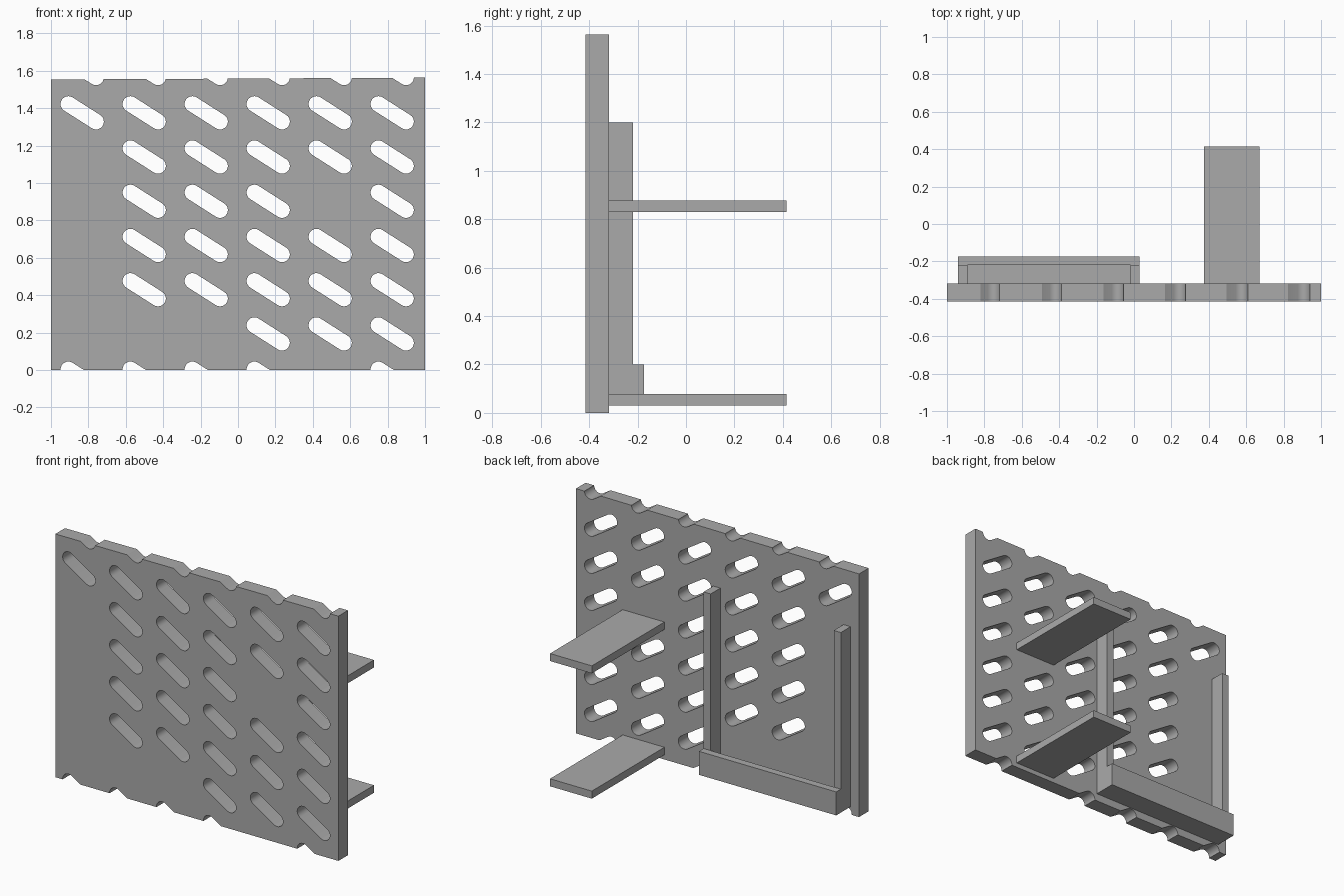
import bpy, bmesh, math

cube = bpy.data.objects.get("Cube")
if cube:
    bpy.data.objects.remove(cube, do_unlink=True)

# Single grey material
grey = bpy.data.materials.new("plain_grey")
grey.use_nodes = True
colour = (0.4, 0.4, 0.4, 1)
grey.diffuse_color = colour
grey.node_tree.nodes["Principled BSDF"].inputs["Base Color"].default_value = colour

FRONT, BACK = -0.415, -0.318


def prism(bm, outline, y0, y1):
    """Extrude an outline of (x, z) points from y0 to y1."""
    near = [bm.verts.new((x, y0, z)) for x, z in outline]
    far = [bm.verts.new((x, y1, z)) for x, z in outline]
    bm.faces.new(near)
    bm.faces.new(far[::-1])
    n = len(near)
    for i in range(n):
        j = (i + 1) % n
        bm.faces.new((near[j], near[i], far[i], far[j]))


def finish(name, bm):
    bmesh.ops.recalc_face_normals(bm, faces=bm.faces)
    mesh = bpy.data.meshes.new(name)
    bm.to_mesh(mesh)
    bm.free()
    mesh.materials.append(grey)
    obj = bpy.data.objects.new(name, mesh)
    bpy.context.collection.objects.link(obj)
    return obj


def box(name, x0, x1, y0, y1, z0, z1):
    bm = bmesh.new()
    prism(bm, [(x0, z0), (x1, z0), (x1, z1), (x0, z1)], y0, y1)
    return finish(name, bm)


def capsule(cx, cz, half=0.0875, radius=0.042, tilt=math.radians(-32.5), steps=12):
    """Outline of a slanted slot with round ends."""
    points = []
    for side in (0, math.pi):
        ex = cx + half * math.cos(tilt + side)
        ez = cz + half * math.sin(tilt + side)
        for i in range(steps + 1):
            a = tilt + side - math.pi / 2 + math.pi * i / steps
            points.append((ex + radius * math.cos(a), ez + radius * math.sin(a)))
    return points


# Back panel, its top edge rising slightly to the left side
bm = bmesh.new()
prism(bm, [(-1, 0), (1, 0), (1, 1.563), (-1, 1.553)], FRONT, BACK)
panel = finish("slotted_panel", bm)

# Columns of slots present in each row, top edge notches first
rows = [range(6), range(6), range(1, 6), (1, 2, 3, 5),
        range(1, 6), range(1, 6), (3, 4, 5), (0, 1, 2, 3, 5)]
bm = bmesh.new()
for r, columns in enumerate(rows):
    for c in columns:
        prism(bm, capsule(-0.833 + 0.3315 * c, 1.6115 - 0.2365 * r), -0.6, -0.1)
cutter = finish("slot_cutter", bm)
cutter.hide_render = True

cut = panel.modifiers.new("slots", "BOOLEAN")
cut.operation = "DIFFERENCE"
cut.solver = "EXACT"
cut.object = cutter
bpy.context.view_layer.objects.active = panel
panel.select_set(True)
bpy.ops.object.modifier_apply(modifier=cut.name)
bpy.data.objects.remove(cutter, do_unlink=True)
bpy.ops.object.shade_smooth_by_angle(angle=math.radians(30))

# Holder on the back: two side rails, a floor and a front lip
box("right_rail", -0.94, -0.89, BACK, -0.22, 0.05, 1.2)
box("left_rail", -0.02, 0.03, BACK, -0.22, 0.05, 1.2)
box("holder_floor", -0.89, -0.02, BACK, -0.22, 0.05, 0.1)
box("holder_lip", -0.94, 0.03, -0.22, -0.173, 0.05, 0.2)

# Two shelves standing out behind the panel
for name, z in (("lower_shelf", 0.03), ("upper_shelf", 0.83)):
    box(name, 0.375, 0.67, BACK, 0.415, z, z + 0.048)
